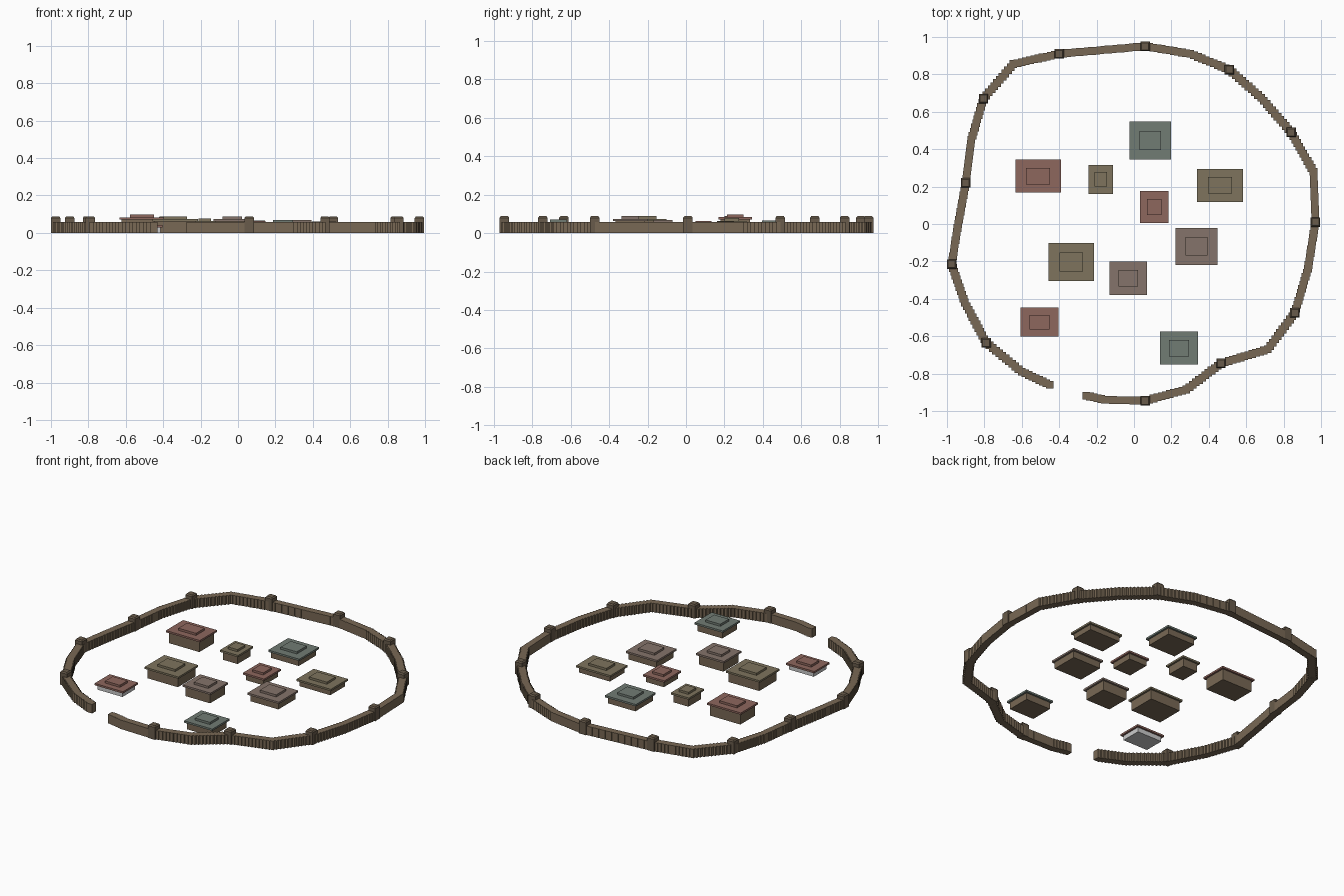
import bpy, bmesh
from mathutils import Vector, Matrix

if "Cube" in bpy.data.objects:
    bpy.data.objects.remove(bpy.data.objects["Cube"])


def material(name, rgb):
    m = bpy.data.materials.new(name)
    m.diffuse_color = (*rgb, 1)
    m.use_nodes = True
    m.node_tree.nodes["Principled BSDF"].inputs["Base Color"].default_value = m.diffuse_color
    return m


WOOD = material("timber", (0.19, 0.14, 0.09))
POST = material("dark_timber", (0.14, 0.105, 0.07))
ROOFS = {
    "red": material("red_roof", (0.27, 0.135, 0.11)),
    "olive": material("olive_roof", (0.21, 0.175, 0.11)),
    "teal": material("teal_roof", (0.165, 0.20, 0.175)),
    "brown": material("brown_roof", (0.235, 0.175, 0.145)),
}


def add_box(bm, x, y, sx, sy, z0, z1, taper=1.0):
    mat = Matrix.Translation((x, y, (z0 + z1) / 2)) @ Matrix.Diagonal((sx, sy, z1 - z0, 1))
    verts = bmesh.ops.create_cube(bm, size=1, matrix=mat)["verts"]
    for v in verts:
        if v.co.z > (z0 + z1) / 2:
            v.co.x = x + (v.co.x - x) * taper
            v.co.y = y + (v.co.y - y) * taper


def finish(bm, name, mat=None):
    me = bpy.data.meshes.new(name)
    bm.to_mesh(me)
    bm.free()
    ob = bpy.data.objects.new(name, me)
    bpy.context.collection.objects.link(ob)
    if mat:
        me.materials.append(mat)
    return ob


def box(name, x, y, sx, sy, z0, z1, mat=None):
    bm = bmesh.new()
    add_box(bm, x, y, sx, sy, z0, z1)
    return finish(bm, name, mat)


# Palisade: square posts stepped along an open path, gate gap at the front left
PATH = [(-0.45, -0.86), (-0.60, -0.79), (-0.79, -0.635), (-0.905, -0.42), (-0.975, -0.215),
        (-0.94, 0.0), (-0.90, 0.22), (-0.87, 0.45), (-0.805, 0.67), (-0.645, 0.855),
        (-0.40, 0.91), (0.06, 0.95), (0.30, 0.91), (0.51, 0.825), (0.68, 0.675),
        (0.84, 0.49), (0.96, 0.28), (0.97, 0.01), (0.93, -0.24), (0.86, -0.475),
        (0.715, -0.67), (0.465, -0.745), (0.28, -0.885), (0.06, -0.945), (-0.155, -0.94),
        (-0.255, -0.918)]
TOWERS = [2, 4, 6, 8, 10, 11, 13, 15, 17, 19, 21, 23]

bm = bmesh.new()
for a, b in zip(PATH, PATH[1:]):
    a, b = Vector(a), Vector(b)
    n = max(1, round((b - a).length / 0.022))
    for i in range(n):
        p = a.lerp(b, i / n)
        add_box(bm, p.x, p.y, 0.041, 0.041, 0, 0.058)
add_box(bm, *PATH[-1], 0.041, 0.041, 0, 0.058)
finish(bm, "palisade_wall", WOOD)

# Watch posts with small tapered caps
for k, i in enumerate(TOWERS):
    bm = bmesh.new()
    add_box(bm, *PATH[i], 0.05, 0.05, 0, 0.08)
    add_box(bm, *PATH[i], 0.05, 0.05, 0.08, 0.088, 0.75)
    finish(bm, f"watch_post_{k + 1}", POST)

# Houses: x, y, roof width, roof depth, total height, roof colour
HOUSES = [
    (-0.513, 0.256, 0.243, 0.176, 0.097, "red"),
    (-0.177, 0.238, 0.130, 0.155, 0.078, "olive"),
    (0.087, 0.446, 0.222, 0.203, 0.066, "teal"),
    (0.460, 0.206, 0.246, 0.176, 0.060, "olive"),
    (0.108, 0.091, 0.152, 0.171, 0.063, "red"),
    (0.334, -0.120, 0.225, 0.198, 0.069, "brown"),
    (-0.336, -0.203, 0.243, 0.203, 0.088, "olive"),
    (-0.031, -0.290, 0.200, 0.179, 0.088, "brown"),
    (-0.505, -0.525, 0.203, 0.155, 0.056, "red"),
    (0.241, -0.664, 0.203, 0.176, 0.070, "teal"),
]
for k, (x, y, w, d, h, col) in enumerate(HOUSES, 1):
    body_mat = None if k == 9 else WOOD
    box(f"house_{k}_walls", x, y, w - 0.024, d - 0.024, 0, h - 0.026, body_mat)
    box(f"house_{k}_roof", x, y, w, d, h - 0.026, h - 0.014, ROOFS[col])
    box(f"house_{k}_ridge", x, y, w * 0.52, d * 0.5, h - 0.014, h, ROOFS[col])
